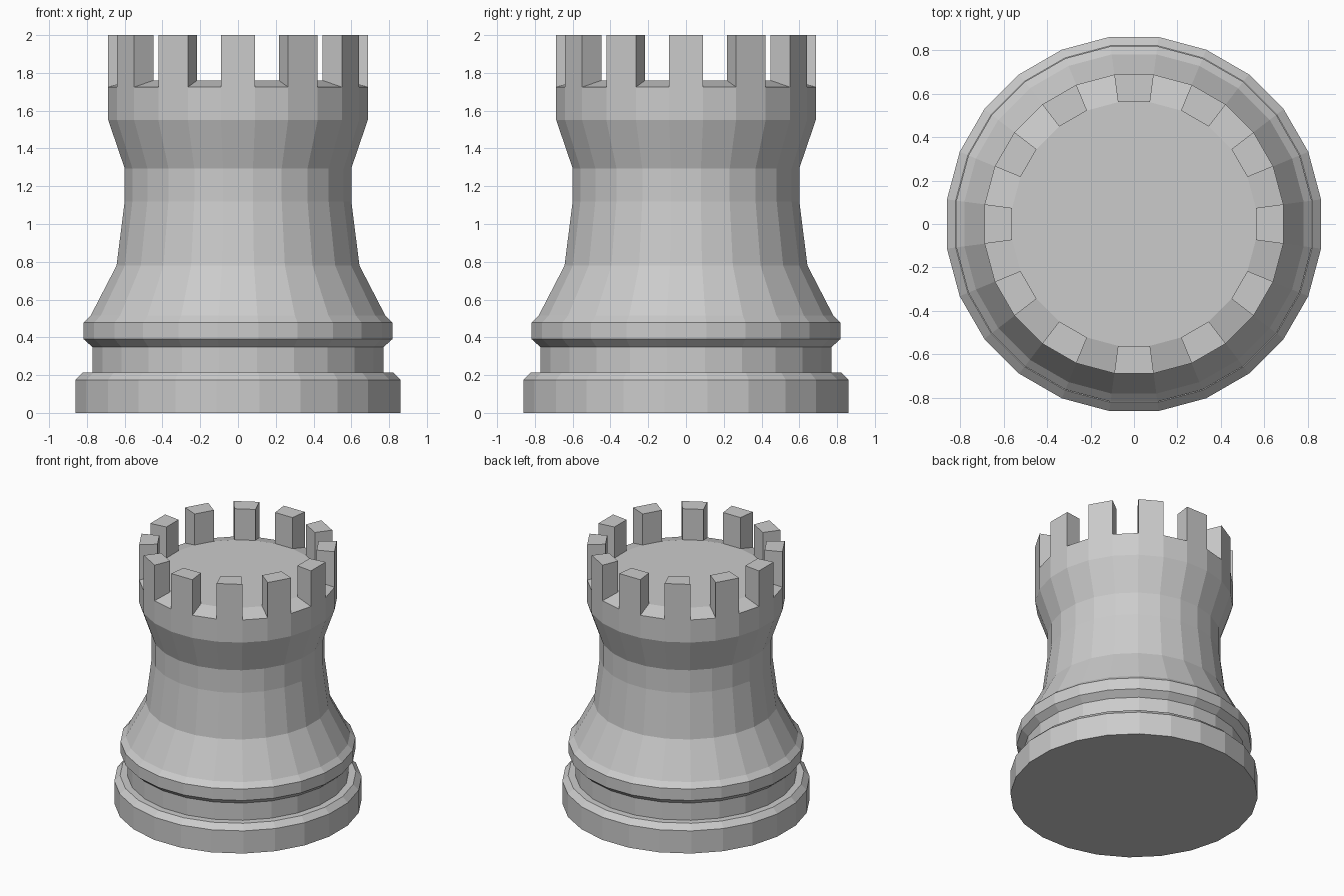
import bpy, bmesh
from math import cos, sin, radians

if "Cube" in bpy.data.objects:
    bpy.data.objects.remove(bpy.data.objects["Cube"])

SIDES = 24
STEP = 360 / SIDES
TO_CORNER = 1 / cos(radians(STEP / 2))   # flat-to-flat radius -> corner radius

# Turned profile: (radius to flat, height), bottom to top
PROFILE = [
    (0.86, 0.0), (0.86, 0.175), (0.82, 0.215),      # foot
    (0.77, 0.215), (0.77, 0.348),                   # groove
    (0.817, 0.39), (0.817, 0.478), (0.78, 0.515),   # collar
    (0.643, 0.78), (0.60, 1.12), (0.60, 1.295),     # body
    (0.687, 1.55), (0.687, 1.725),                  # head
    (0.56, 1.76),                                   # sloped rim
]

bm = bmesh.new()


def ring(radius, z):
    r = radius * TO_CORNER
    angles = [radians(STEP * (i - 0.5)) for i in range(SIDES)]
    return [bm.verts.new((r * cos(a), r * sin(a), z)) for a in angles]


def bridge(low, high):
    return [bm.faces.new((low[i], low[(i + 1) % SIDES],
                          high[(i + 1) % SIDES], high[i]))
            for i in range(SIDES)]


# Tower body
rings = [ring(r, z) for r, z in PROFILE]
for low, high in zip(rings, rings[1:]):
    rim = bridge(low, high)
bm.faces.new(rings[0][::-1])
bm.faces.new(rings[-1])

# Battlements: raise every second rim facet to a level top
raised = bmesh.ops.extrude_discrete_faces(bm, faces=rim[::2])["faces"]
for face in raised:
    for v in face.verts:
        v.co.z = 2.0

bmesh.ops.recalc_face_normals(bm, faces=bm.faces)
mesh = bpy.data.meshes.new("castle_tower")
bm.to_mesh(mesh)
bm.free()
tower = bpy.data.objects.new("castle_tower", mesh)
bpy.context.collection.objects.link(tower)
